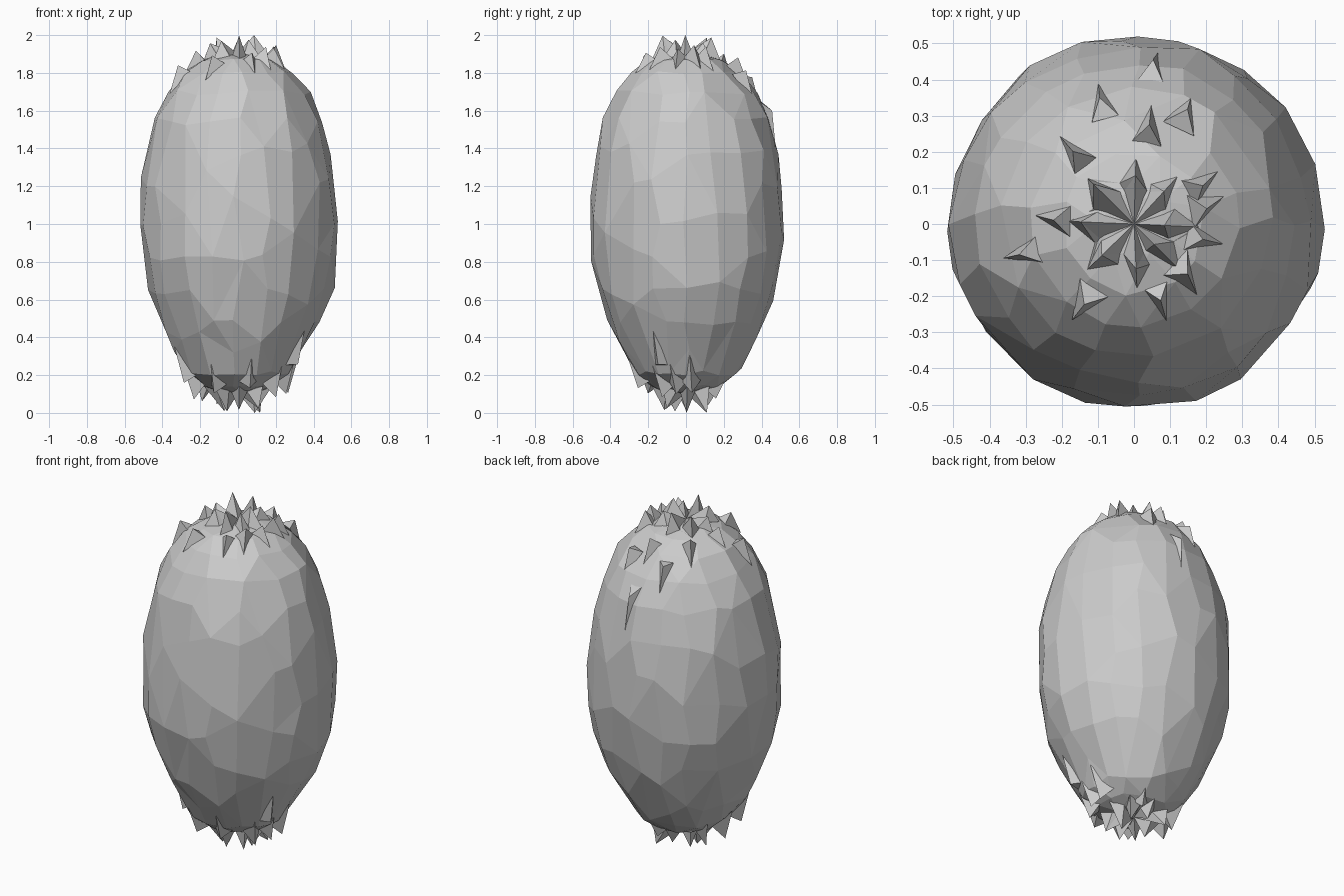
import bpy, bmesh, math, random
from mathutils import Vector

if "Cube" in bpy.data.objects:
    bpy.data.objects.remove(bpy.data.objects["Cube"])

random.seed(4)
TAU = math.tau
SEG = 20

# Half-profile of the husk: (radius, height)
PROFILE = [(0.10, 0.11), (0.19, 0.145), (0.27, 0.21), (0.345, 0.33), (0.42, 0.48),
           (0.477, 0.64), (0.514, 0.82), (0.523, 1.01), (0.515, 1.20), (0.488, 1.38),
           (0.442, 1.55), (0.38, 1.69), (0.295, 1.80), (0.20, 1.865), (0.10, 1.895)]


def make_object(name, bm):
    bmesh.ops.recalc_face_normals(bm, faces=bm.faces)
    me = bpy.data.meshes.new(name)
    bm.to_mesh(me)
    bm.free()
    ob = bpy.data.objects.new(name, me)
    bpy.context.collection.objects.link(ob)
    return ob


def height_at(r, top):
    pts = PROFILE[7:] if top else PROFILE[:8][::-1]
    for (r0, z0), (r1, z1) in zip(pts, pts[1:]):
        if r1 <= r <= r0:
            return z0 + (z1 - z0) * (r0 - r) / (r0 - r1)
    return pts[-1][1]


# Faceted husk: jittered lathe with slight bulges, collapsed into uneven facets
bm = bmesh.new()
rings = []
for r, z in PROFILE:
    ring = []
    for i in range(SEG):
        a = TAU * i / SEG + random.uniform(-0.07, 0.07)
        rr = r * random.uniform(0.968, 1.01) * (1 + 0.013 * math.cos(a - 1.15))
        rr += 0.03 * max(0, math.cos(a)) ** 3 * math.exp(-((z - 0.62) / 0.15) ** 2)
        ring.append(bm.verts.new((rr * math.cos(a), rr * math.sin(a),
                                  z + random.uniform(-0.02, 0.02) * r / 0.5)))
    rings.append(ring)
for lo, hi in zip(rings, rings[1:]):
    for i in range(SEG):
        j = (i + 1) % SEG
        bm.faces.new((lo[i], lo[j], hi[j], hi[i]))
for ring, z in ((rings[0], 0.105), (rings[-1], 1.90)):
    pole = bm.verts.new((0, 0, z))
    for i in range(SEG):
        bm.faces.new((pole, ring[i], ring[(i + 1) % SEG]))
husk = make_object("husk", bm)
dec = husk.modifiers.new("facets", 'DECIMATE')
dec.ratio = 0.6


# Pleated star around each pole: long peaks and folded valleys
def crown(name, z_pole, z_tip, z_valley, n=16):
    bm = bmesh.new()
    pole = bm.verts.new((0, 0, z_pole))
    inner, outer = [], []
    for i in range(n):
        a = TAU * i / n + random.uniform(-0.06, 0.06)
        tip = i % 2 == 0
        r = random.uniform(0.07, 0.17) if tip else random.uniform(0.08, 0.11)
        z = z_valley
        if tip:
            z = z_tip if i == 0 else z_tip + (z_valley - z_tip) * random.uniform(0, 0.4)
        inner.append(bm.verts.new((r * math.cos(a), r * math.sin(a), z)))
        ro = 0.18 if tip else 0.12
        outer.append(bm.verts.new((ro * math.cos(a), ro * math.sin(a),
                                   height_at(ro, z_tip > 1))))
    for i in range(n):
        j = (i + 1) % n
        bm.faces.new((pole, inner[i], inner[j]))
        bm.faces.new((inner[i], outer[i], outer[j]))
        bm.faces.new((inner[i], outer[j], inner[j]))
    return make_object(name, bm)


crown("top_crown", 1.90, 2.0, 1.885)
crown("bottom_crown", 0.105, 0.0, 0.12)


# Torn three-sided tufts: wide flap running along the husk to a raised tip
def tuft(bm, x, y, h, top):
    r = math.hypot(x, y)
    out = Vector((x / r, y / r, 0))
    side = Vector((-out.y, out.x, 0))
    s = 1 if top else -1
    spread = random.uniform(0.035, 0.055)

    def on_husk(rad, across):
        z = height_at(min(rad, 0.5), top) - s * 0.01
        return bm.verts.new(out * rad + side * across + Vector((0, 0, z)))

    a = on_husk(r - 0.04, -spread)
    b = on_husk(r - 0.04, spread)
    c = on_husk(r + min(0.07, 0.02 / r), random.uniform(-0.03, 0.03))
    z = min(1.99, max(0.01, height_at(r, top) + s * h))
    tip = bm.verts.new((x * 1.06, y * 1.06, z))
    for f in ((a, b, tip), (b, c, tip), (c, a, tip), (a, c, b)):
        bm.faces.new(f)


def tufts(name, spots, top):
    bm = bmesh.new()
    for x, y, h in spots:
        tuft(bm, x, y, h, top)
    return make_object(name, bm)


tufts("top_tufts", [(0.18, 0.10, .08), (0.19, 0.04, .08), (0.18, -0.04, .06),
                    (0.14, -0.13, .07), (0.04, 0.26, .06), (0.14, 0.30, .06),
                    (-0.16, 0.19, .07), (-0.09, 0.33, .04), (0.05, 0.43, .03),
                    (-0.13, -0.21, .06), (-0.30, -0.08, .06), (-0.21, 0.01, .06),
                    (0.07, -0.20, .05)], True)
tufts("bottom_tufts", [(0.24, -0.05, .09), (0.19, -0.12, .09), (0.25, 0.03, .09),
                       (-0.22, -0.03, .10), (-0.27, -0.10, .08), (-0.12, -0.19, .07),
                       (-0.18, 0.08, .09), (0.06, -0.24, .06),
                       (0.30, -0.14, .05), (0.07, 0.15, .06)], False)
